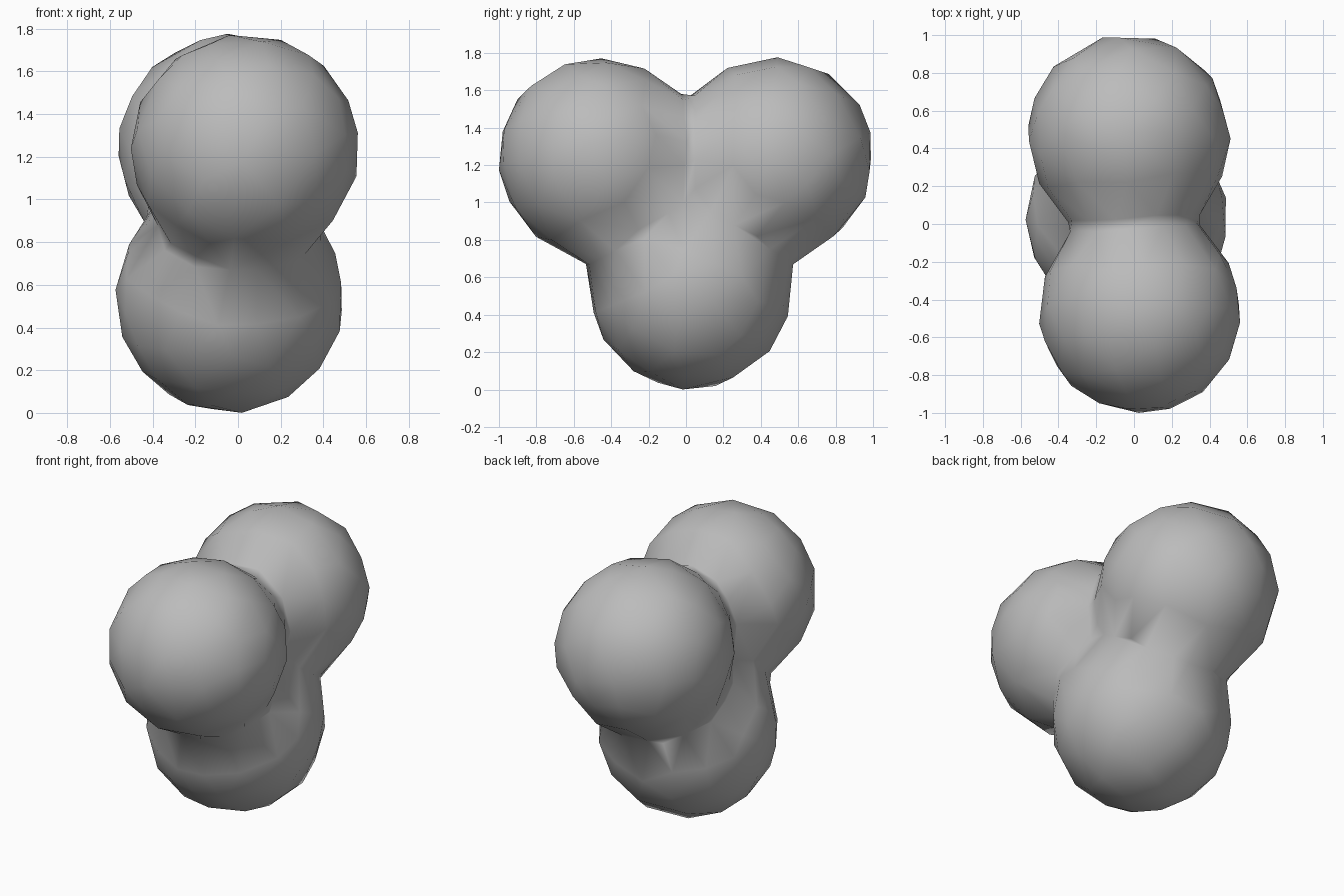
import bpy, bmesh, math
from mathutils import Vector

if "Cube" in bpy.data.objects:
    bpy.data.objects.remove(bpy.data.objects["Cube"])

# Three equal balls melted together: upper front, upper back, lower middle
BALLS = [Vector((0.033, -0.468, 1.238)),
         Vector((-0.027, 0.468, 1.238)),
         Vector((-0.037, 0.025, 0.535))]
RADIUS = 0.53
BLEND = 0.07
CORE = Vector((-0.01, 0.005, 1.03))   # point shared by all three balls


def field(p):
    """Soft union distance: negative inside, positive outside."""
    total = sum(math.exp(-((p - c).length - RADIUS) / BLEND) for c in BALLS)
    return -BLEND * math.log(total)


def surface_distance(direction):
    """Distance from the core to the skin along a direction."""
    low, high = 0.0, 1.6
    for _ in range(26):
        mid = (low + high) / 2
        if field(CORE + direction * mid) < 0:
            low = mid
        else:
            high = mid
    return low


# Cast a fine sphere outward onto the blended skin
bm = bmesh.new()
bmesh.ops.create_icosphere(bm, subdivisions=5, radius=1)
for v in bm.verts:
    d = v.co.normalized()
    v.co = CORE + d * surface_distance(d)

# Small pinched tips under the lower ball and on the nose of the front ball
for tip in (Vector((-0.03, 0.01, 0.0)), Vector((-0.02, -1.0, 1.24))):
    v = min(bm.verts, key=lambda q: (q.co - tip).length)
    v.co = tip
bmesh.ops.recalc_face_normals(bm, faces=bm.faces)

mesh = bpy.data.meshes.new("blended_balls")
bm.to_mesh(mesh)
bm.free()
body = bpy.data.objects.new("blended_balls", mesh)
bpy.context.collection.objects.link(body)

# Coarse faceted outline with smooth shading
dec = body.modifiers.new("coarsen", 'DECIMATE')
dec.ratio = 0.08
mesh.shade_smooth()

# One plain grey
grey = bpy.data.materials.new("plain_grey")
grey.diffuse_color = (0.5, 0.5, 0.5, 1)
grey.use_nodes = True
grey.node_tree.nodes["Principled BSDF"].inputs["Base Color"].default_value = grey.diffuse_color
mesh.materials.append(grey)
